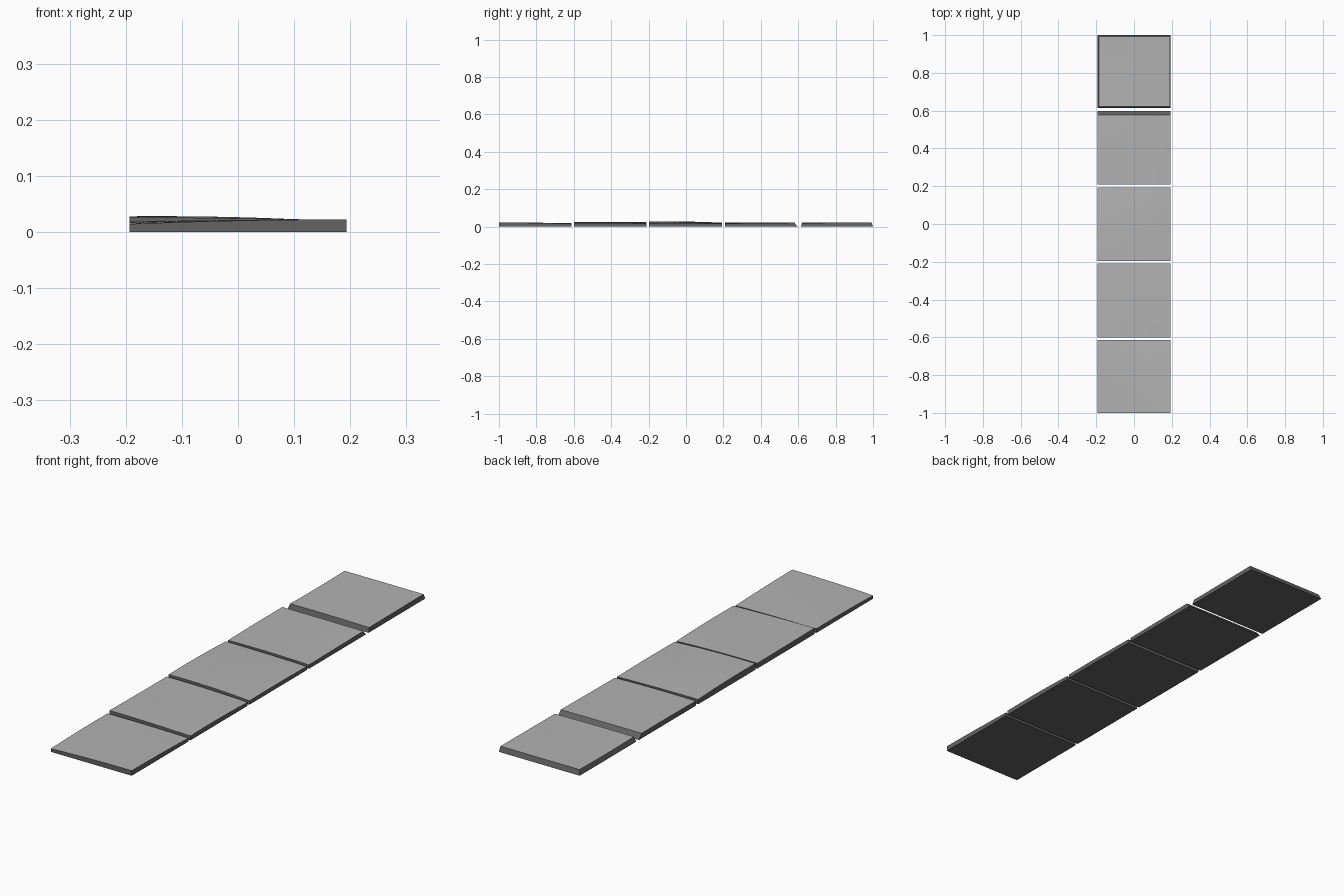
import bpy, bmesh

if "Cube" in bpy.data.objects:
    bpy.data.objects.remove(bpy.data.objects["Cube"])

HALF = 0.193   # half width of every tile
N = 12         # surface divisions


def grey(name, value):
    mat = bpy.data.materials.new(name)
    mat.diffuse_color = (value, value, value, 1)
    mat.use_nodes = True
    mat.node_tree.nodes["Principled BSDF"].inputs["Base Color"].default_value = mat.diffuse_color
    return mat


TOP = grey("worn_top", 0.45)
SIDE = grey("dark_side", 0.125)


def quad(a, b, c, t):
    """Quadratic through three values at t = 0, 0.5, 1."""
    return a * (1 - t) * (1 - 2 * t) + b * 4 * t * (1 - t) + c * t * (2 * t - 1)


def tile(name, y0, y1, heights, inset=(0, 0, 0, 0)):
    """Slab with a gently warped top.
    heights: front, middle, back rows, each left, centre, right.
    inset: slant of the left, right, front and back walls at the top."""
    l, r, f, b = inset
    bm = bmesh.new()
    top = []
    for j in range(N + 1):
        v = j / N
        row = []
        for i in range(N + 1):
            u = i / N
            z = quad(*[quad(*h, u) for h in heights], v)
            x = -HALF + l + u * (2 * HALF - l - r)
            y = y0 + f + v * (y1 - y0 - f - b)
            row.append(bm.verts.new((x, y, z)))
        top.append(row)
    for j in range(N):
        for i in range(N):
            bm.faces.new((top[j][i], top[j][i + 1], top[j + 1][i + 1], top[j + 1][i]))
    # dark walls drop from the rim to a flat rectangular base
    rim = (top[0][:-1] + [row[-1] for row in top[:-1]]
           + top[-1][:0:-1] + [row[0] for row in top[:0:-1]])
    base = []
    for k in range(4 * N):
        side, t = divmod(k, N)
        t /= N
        u, v = ((t, 0), (1, t), (1 - t, 1), (0, 1 - t))[side]
        base.append(bm.verts.new((-HALF + 2 * HALF * u, y0 + (y1 - y0) * v, 0)))
    for k in range(4 * N):
        n = (k + 1) % (4 * N)
        bm.faces.new((base[k], base[n], rim[n], rim[k])).material_index = 1
    bm.faces.new(base[::-1]).material_index = 1
    bmesh.ops.recalc_face_normals(bm, faces=bm.faces)
    me = bpy.data.meshes.new(name)
    bm.to_mesh(me)
    bm.free()
    me.materials.append(TOP)
    me.materials.append(SIDE)
    ob = bpy.data.objects.new(name, me)
    bpy.context.collection.objects.link(ob)
    bpy.context.view_layer.objects.active = ob
    ob.select_set(True)
    bpy.ops.object.shade_smooth_by_angle(angle=0.5)
    ob.select_set(False)


# Five stone tiles from front to back
tile("tile_front", -1.0, -0.613,
     [(.014, .020, .022), (.018, .021, .020), (.018, .018, .015)])
tile("tile_second", -0.6, -0.21,
     [(.026, .024, .019), (.024, .024, .020), (.023, .022, .015)])
tile("tile_middle", -0.197, 0.193,
     [(.027, .026, .017), (.027, .025, .018), (.021, .020, .016)])
tile("tile_fourth", 0.208, 0.597,
     [(.020, .021, .017), (.022, .022, .019), (.022, .022, .021)],
     (0, 0, 0, .019))
tile("tile_back", 0.614, 1.0,
     [(.022, .022, .020), (.020, .022, .021), (.022, .022, .022)],
     (.007, .002, .007, .008))
